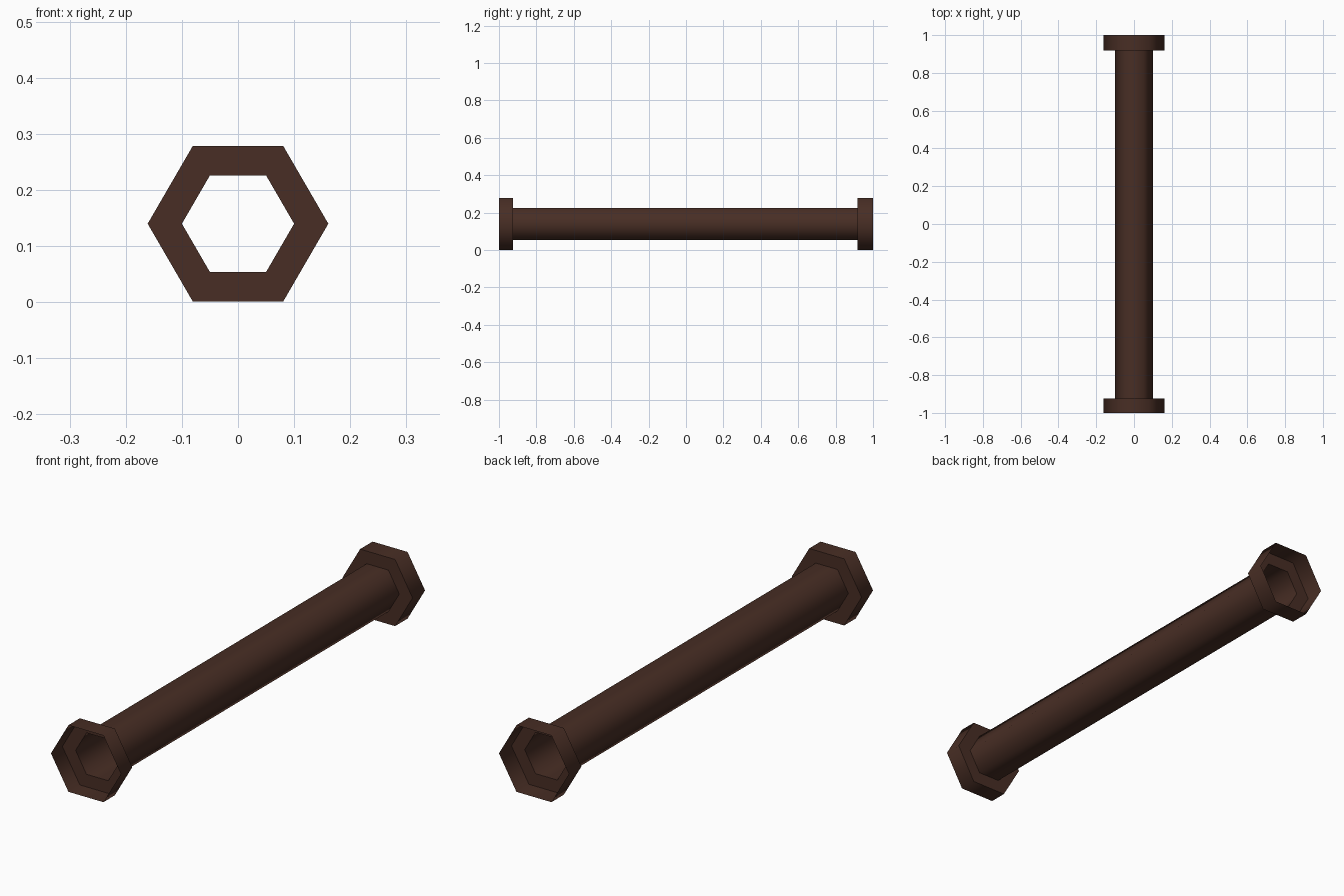
import bpy, bmesh, math

if "Cube" in bpy.data.objects:
    bpy.data.objects.remove(bpy.data.objects["Cube"])

R_PIPE, R_RIM, CZ = 0.10, 0.161, 0.14

brown = bpy.data.materials.new("dark brown")
brown.diffuse_color = (0.065, 0.027, 0.018, 1)
brown.use_nodes = True
brown.node_tree.nodes["Principled BSDF"].inputs["Base Color"].default_value = brown.diffuse_color


def hex_sheet(name, profile):
    """Sweep a (radius, y) profile around a six-sided section lying along y."""
    bm = bmesh.new()
    rings = []
    for r, y in profile:
        rings.append([bm.verts.new((r * math.cos(i * math.pi / 3), y,
                                    CZ + r * 0.995 * math.sin(i * math.pi / 3)))
                      for i in range(6)])
    for a, b in zip(rings, rings[1:]):
        for i in range(6):
            j = (i + 1) % 6
            bm.faces.new((a[i], b[i], b[j], a[j]))
    mesh = bpy.data.meshes.new(name)
    bm.to_mesh(mesh)
    bm.free()
    mesh.materials.append(brown)
    ob = bpy.data.objects.new(name, mesh)
    bpy.context.collection.objects.link(ob)
    # hexagon corners are shaded smooth, right-angle steps stay sharp
    bpy.ops.object.select_all(action='DESELECT')
    ob.select_set(True)
    bpy.context.view_layer.objects.active = ob
    bpy.ops.object.shade_smooth_by_angle(angle=math.radians(65))


# hollow thin-walled pipe
hex_sheet("pipe", [(R_PIPE, -0.925), (R_PIPE, 0.918)])
# open cup-shaped collars on both ends
hex_sheet("front_collar", [(R_RIM, -1), (R_RIM, -0.925), (R_PIPE, -0.925)])
hex_sheet("back_collar", [(R_PIPE, 0.918), (R_RIM, 0.918), (R_RIM, 1)])
